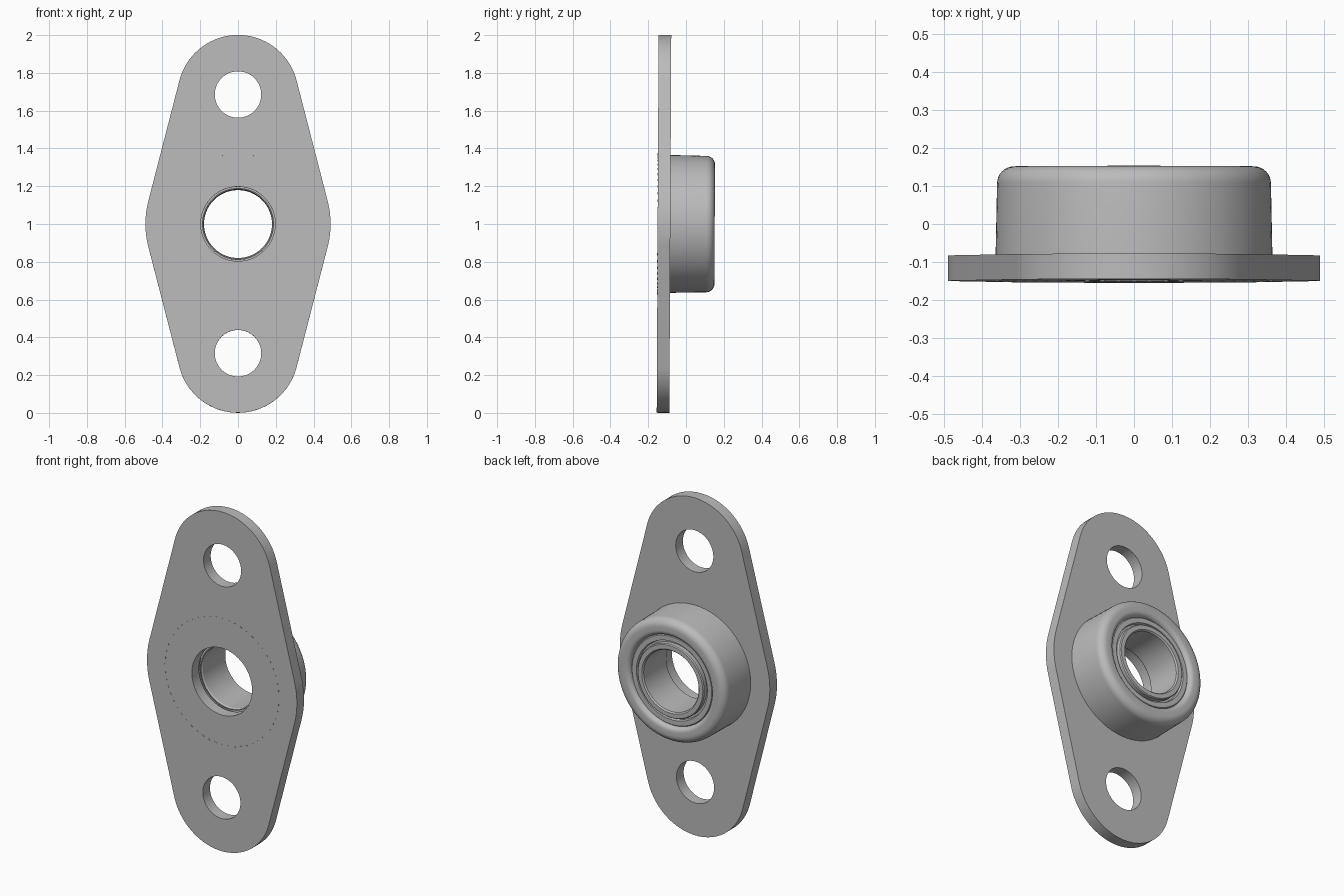
import bpy, bmesh
from math import sin, cos, pi, asin, radians
from mathutils import Matrix

default = bpy.data.objects.get("Cube")
if default:
    bpy.data.objects.remove(default, do_unlink=True)

TILT = Matrix.Translation((0, 0, 1)) @ Matrix.Rotation(-0.005, 4, 'X')
STEPS = 96

steel = bpy.data.materials.new("steel_grey")
steel.use_nodes = True
grey = (0.5, 0.5, 0.5, 1)
steel.diffuse_color = grey
steel.node_tree.nodes["Principled BSDF"].inputs["Base Color"].default_value = grey


def finish(obj):
    if not obj.data.materials:
        obj.data.materials.append(steel)
    bpy.ops.object.select_all(action='DESELECT')
    obj.select_set(True)
    bpy.context.view_layer.objects.active = obj
    bpy.ops.object.shade_smooth_by_angle(angle=radians(30))


def arc(r, cx, cy, a, b, n):
    return [(cx + r * cos(a + (b - a) * i / n), cy + r * sin(a + (b - a) * i / n))
            for i in range(n + 1)]


def mesh_object(name, bm):
    bmesh.ops.recalc_face_normals(bm, faces=bm.faces)
    bm.transform(TILT)
    mesh = bpy.data.meshes.new(name)
    bm.to_mesh(mesh)
    bm.free()
    obj = bpy.data.objects.new(name, mesh)
    bpy.context.collection.objects.link(obj)
    finish(obj)


def lathe(name, profile):
    """Revolve a closed (radius, y) profile around the y axis."""
    bm = bmesh.new()
    rings = [[bm.verts.new((r * cos(2 * pi * i / STEPS), y, r * sin(2 * pi * i / STEPS)))
              for r, y in profile] for i in range(STEPS)]
    for i in range(STEPS):
        a, b = rings[i], rings[(i + 1) % STEPS]
        for j in range(len(profile)):
            k = (j + 1) % len(profile)
            bm.faces.new((a[j], b[j], b[k], a[k]))
    mesh_object(name, bm)


# Flange plate: rounded diamond with two bolt holes and the shaft hole
END, MID, REACH = 0.32, 0.49, 0.68
lean = asin((MID - END) / REACH)
outline = (arc(MID, 0, 0, -lean, lean, 12)
           + arc(END, 0, REACH, lean, pi - lean, 40)
           + arc(MID, 0, 0, pi - lean, pi + lean, 12)
           + arc(END, 0, -REACH, pi + lean, 2 * pi - lean, 40))
holes = [arc(r, 0, z, 0, 2 * pi, STEPS)[:-1]
         for r, z in ((0.123, 0.685), (0.123, -0.685), (0.197, 0))]
curve = bpy.data.curves.new("flange_plate", 'CURVE')
curve.dimensions = '2D'
curve.fill_mode = 'BOTH'
curve.extrude = 0.0335
for points in [outline] + holes:
    spline = curve.splines.new('POLY')
    spline.points.add(len(points) - 1)
    for p, (x, y) in zip(spline.points, points):
        p.co = (x, y, 0, 1)
    spline.use_cyclic_u = True
plate = bpy.data.objects.new("flange_plate", curve)
bpy.context.collection.objects.link(plate)
bpy.ops.object.select_all(action='DESELECT')
plate.select_set(True)
bpy.context.view_layer.objects.active = plate
bpy.ops.object.convert(target='MESH')
plate = bpy.context.view_layer.objects.active
plate.data.transform(TILT @ Matrix.Translation((0, -0.1165, 0)) @ Matrix.Rotation(pi / 2, 4, 'X'))
bm = bmesh.new()
bm.from_mesh(plate.data)
bmesh.ops.remove_doubles(bm, verts=bm.verts, dist=0.0001)
bmesh.ops.recalc_face_normals(bm, faces=bm.faces)
bm.to_mesh(plate.data)
bm.free()
finish(plate)

# Bearing housing: drafted cup with a rounded rear lip
lathe("bearing_housing",
      [(0.25, -0.09), (0.365, -0.09)]
      + arc(0.045, 0.316, 0.107, 0, pi / 2, 8)
      + arc(0.028, 0.293, 0.124, pi / 2, pi, 6)
      + [(0.265, 0.1), (0.25, 0.1)])

# Outer race with its shield
lathe("outer_race", [(0.266, -0.06), (0.266, 0.125), (0.26, 0.132), (0.232, 0.132),
                     (0.228, 0.115), (0.21, 0.115), (0.21, -0.06)])

# Inner race around the shaft bore
lathe("inner_race", [(0.18, -0.072), (0.185, -0.08), (0.19, -0.08), (0.19, -0.055),
                     (0.217, -0.055), (0.217, 0.14), (0.212, 0.146), (0.187, 0.146),
                     (0.18, 0.138)])

# Ring of tiny stake marks on the front face
bm = bmesh.new()
COUNT = 56
for i in range(COUNT):
    spot = Matrix.Rotation(2 * pi * i / COUNT, 4, 'Y') @ Matrix.Translation((0.372, -0.15, 0))
    bmesh.ops.create_cube(bm, size=1, matrix=spot @ Matrix.Diagonal((0.005, 0.003, 0.012, 1)))
mesh_object("stake_marks", bm)
